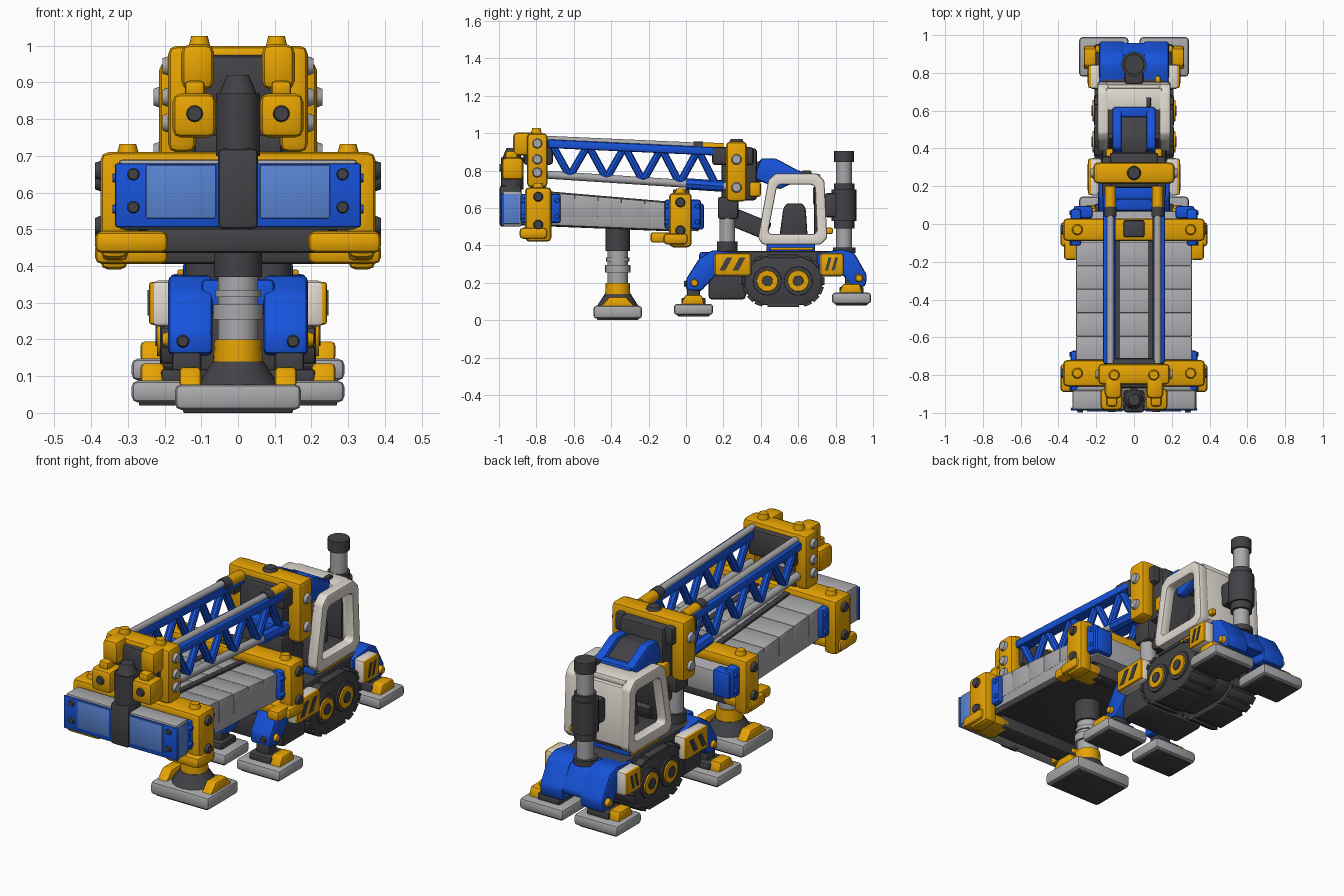
import bpy, bmesh, math
from mathutils import Vector

def mat(name, r, g, b):
    m = bpy.data.materials.new(name)
    m.diffuse_color = (r, g, b, 1)
    return m

YEL = mat("yellow", 0.84, 0.39, 0.001)
BLU = mat("blue", 0.008, 0.085, 0.70)
SKY = mat("light blue", 0.10, 0.23, 0.65)
DRK = mat("dark grey", 0.055, 0.055, 0.062)
GRY = mat("grey", 0.40, 0.40, 0.42)
WHT = mat("off white", 0.76, 0.71, 0.64)

def finish(name, bm, m, bev=0.0, both=False):
    """Bevel, make the object, and mirror it across x when asked."""
    bmesh.ops.recalc_face_normals(bm, faces=bm.faces)
    if bev:
        bmesh.ops.bevel(bm, geom=bm.edges[:], offset=bev, segments=2, profile=0.5,
                        affect='EDGES', clamp_overlap=True)
    for side in (("right_", "left_") if both else ("",)):
        if side == "left_":
            for v in bm.verts:
                v.co.x *= -1
            bmesh.ops.reverse_faces(bm, faces=bm.faces)
        me = bpy.data.meshes.new(side + name)
        bm.to_mesh(me)
        me.materials.append(m)
        bpy.context.collection.objects.link(bpy.data.objects.new(side + name, me))
    bm.free()

def prism(name, pts, x0, x1, m, bev=0.012, both=False, hole=None):
    """Extrude a (y, z) side profile from x0 to x1, with an optional matching hole."""
    bm = bmesh.new()
    n = len(pts)
    loops = [[bm.verts.new((x, y, z)) for y, z in p] for p in ([pts, hole] if hole else [pts]) for x in (x0, x1)]
    pairs = [(0, 1), (2, 3), (0, 2), (1, 3)] if hole else [(0, 1)]
    for a, b in pairs:
        for i in range(n):
            j = (i + 1) % n
            bm.faces.new((loops[a][i], loops[a][j], loops[b][j], loops[b][i]))
    if not hole:
        bm.faces.new(loops[0])
        bm.faces.new(loops[1])
    finish(name, bm, m, bev, both)

def box(name, x0, x1, y0, y1, z0, z1, m, bev=0.016, both=False):
    prism(name, [(y0, z0), (y1, z0), (y1, z1), (y0, z1)], x0, x1, m, bev, both)

def rod(name, p, q, r, m, r2=None, both=False, sides=20, bev=0.0):
    """Cylinder or cone from p to q."""
    p, q = Vector(p), Vector(q)
    bm = bmesh.new()
    bmesh.ops.create_cone(bm, cap_ends=True, segments=sides, radius1=r,
                          radius2=r if r2 is None else r2, depth=(q - p).length)
    rot = (q - p).to_track_quat('Z', 'Y').to_matrix()
    for v in bm.verts:
        v.co = rot @ v.co + (p + q) / 2
    finish(name, bm, m, bev, both)

def bolt(name, x, y, z, axis=(1, 0, 0), r=0.026, m=GRY, both=True, h=0.02):
    p = Vector((x, y, z))
    rod(name, p, p + Vector(axis) * h, r, m, r * 0.75, both)

# deck: tilted slab, dark underside, top panels
top = lambda y: 0.625 - 0.085 * (y + 0.05)
bot = lambda y: 0.48 - 0.04 * (y + 0.05)
prism("deck_core", [(-0.97, bot(-0.97)), (0.07, bot(0.07)), (0.07, top(0.07) - 0.01), (-0.97, top(-0.97) - 0.02)],
      -0.305, 0.305, GRY, 0.01)
prism("deck_underside", [(-0.9, bot(-0.9) - 0.006), (0.0, bot(0) - 0.006), (0.0, 0.5), (-0.9, 0.53)], -0.27, 0.27, DRK, 0.004)
for i in range(5):
    a, b = -0.72 + i * 0.125, -0.595 + i * 0.125
    for x in (-0.307, -0.1, 0.107):
        prism("deck_panel", [(a, 0.55), (b, 0.55), (b, top(b)), (a, top(a))], x, x + 0.2, GRY, 0.005)
prism("deck_dark_strip", [(-0.72, top(-0.72) - 0.02), (-0.09, top(-0.09) - 0.02), (-0.09, top(-0.09) + 0.006), (-0.72, top(-0.72) + 0.006)],
      0.075, 0.105, DRK, 0.0, True)

# front fascia: blue frame, light panels, dark column
box("front_grey_edge", -0.325, 0.325, -0.982, -0.88, 0.50, 0.69, GRY, 0.01)
box("front_side_panel", 0.322, 0.33, -0.975, -0.89, 0.515, 0.675, SKY, 0.003)
box("front_blue_frame", 0.03, 0.335, -0.988, -0.972, 0.505, 0.68, BLU, 0.007, True)
box("front_light_panel", 0.06, 0.25, -0.993, -0.985, 0.53, 0.675, SKY, 0.003, True)
box("front_column", -0.055, 0.055, -0.997, -0.88, 0.50, 0.72, DRK, 0.015)
rod("front_column_pin", (0, -0.93, 0.70), (0, -0.93, 0.87), 0.06, DRK, 0.06)
rod("front_column_dome", (0, -0.93, 0.86), (0, -0.93, 0.92), 0.055, DRK, 0.03)
for z in (0.56, 0.65):
    bolt("front_bolt", 0.285, -0.983, z, (0, -1, 0), 0.018, DRK, True, 0.015)

# yellow clamps gripping the deck
for n, y0, y1, zt, zb in (("front", -0.86, -0.72, 0.71, 0.42), ("rear", -0.09, 0.03, 0.68, 0.39)):
    yc = (y0 + y1) / 2
    box(n + "_clamp_top", -0.36, 0.36, y0, y1, zt - 0.06, zt, YEL, 0.018)
    box(n + "_clamp_side", 0.30, 0.375, y0, y1, zb, zt, YEL, 0.022, True)
    box(n + "_clamp_foot", 0.19, 0.39, y0 - 0.03, y1 - 0.02, zb + 0.015, zb + 0.075, YEL, 0.02, True)
    box(n + "_clamp_crossbeam", -0.25, 0.25, y0 + 0.02, y1 - 0.02, zb + 0.015, zb + 0.09, DRK)
    box(n + "_blue_plate", 0.28, 0.335, y0 - 0.025, y1 + 0.05, zt - 0.19, zt - 0.035, BLU, 0.014, True)
    bolt(n + "_top_knob", 0.30, yc, zt - 0.005, (0, 0, 1), 0.03, YEL, True, 0.028)
    for dz in (0.05, 0.2):
        bolt(n + "_clamp_bolt", 0.37, yc, zt - dz, r=0.028, m=DRK)
    for dy in (y0 - 0.012, y1 + 0.03):
        for dz in (0.07, 0.155):
            bolt(n + "_plate_bolt", 0.33, dy, zt - dz, r=0.014, h=0.012, m=BLU)
box("rear_clamp_small_foot", 0.30, 0.37, -0.19, -0.07, 0.415, 0.47, YEL, 0.015, True)
box("rear_deck_end", 0.22, 0.32, 0.03, 0.095, 0.485, 0.625, BLU, 0.012, True)
box("rear_clamp_saddle", -0.055, 0.055, -0.07, 0.02, 0.66, 0.70, DRK, 0.01)

# lattice boom: chords and zigzag braces
tz = lambda y: 0.945 - 0.045 * (y + 0.7)
bz = lambda y: 0.775 - 0.065 * (y + 0.7)
prism("top_chord", [(-0.74, tz(-0.74) - 0.026), (0.2, tz(0.2) - 0.026), (0.2, tz(0.2) + 0.018), (-0.74, tz(-0.74) + 0.02)],
      0.098, 0.165, BLU, 0.012, True)
rod("top_pipe", (0.125, -0.74, tz(-0.74) + 0.02), (0.125, 0.06, tz(0.06) + 0.02), 0.019, GRY, both=True, sides=12)
rod("pipe_end", (0.125, 0.08, tz(0.08) + 0.012), (0.125, 0.2, tz(0.2) + 0.012), 0.03, YEL, both=True, sides=12)
rod("pipe_collar", (0.125, 0.04, tz(0.04) + 0.012), (0.125, 0.09, tz(0.09) + 0.012), 0.033, DRK, both=True, sides=12)
rod("bottom_chord", (0.135, -0.74, bz(-0.74)), (0.135, 0.22, bz(0.22)), 0.021, GRY, both=True, sides=12)
rod("bottom_chord_sleeve", (0.135, 0.0, bz(0.0)), (0.135, 0.2, bz(0.2)), 0.03, BLU, both=True, sides=8)
for i in range(9):
    a, b = -0.72 + i * 0.098, -0.622 + i * 0.098
    za, zb = (tz(a), bz(b)) if i % 2 == 0 else (bz(a), tz(b))
    rod("boom_brace", (0.135, a, za), (0.135, b, zb), 0.02, BLU, both=True, sides=8)

# boom front head
box("boom_head_core", -0.14, 0.14, -0.87, -0.71, 0.83, 0.975, DRK, 0.02)
box("boom_head_base", -0.12, 0.12, -0.83, -0.75, 0.68, 0.76, DRK)
box("boom_head_top", -0.175, 0.175, -0.85, -0.74, 0.935, 1.0, YEL, 0.022)
box("boom_head_side", 0.115, 0.19, -0.85, -0.74, 0.71, 1.0, YEL, 0.022, True)
box("boom_head_upper_block", 0.065, 0.155, -0.925, -0.80, 0.88, 1.005, YEL, 0.025, True)
box("boom_head_lower_block", 0.06, 0.178, -0.985, -0.87, 0.75, 0.87, YEL, 0.022, True)
box("boom_head_block_cap", 0.09, 0.145, -0.965, -0.90, 0.86, 0.905, YEL, 0.012, True)
bolt("boom_head_button", 0.118, -0.978, 0.815, (0, -1, 0), 0.025, DRK, True, 0.018)
bolt("boom_head_knob", 0.105, -0.80, 0.995, (0, 0, 1), 0.03, YEL, True, 0.032)
for z in (0.79, 0.86, 0.945):
    bolt("boom_head_bolt", 0.185, -0.795, z, r=0.028)

# boom rear bracket
box("bracket_core", -0.13, 0.13, 0.19, 0.38, 0.64, 0.92, DRK, 0.02)
box("bracket_top", -0.2, 0.2, 0.215, 0.325, 0.88, 0.955, YEL, 0.02)
box("bracket_side", 0.135, 0.215, 0.215, 0.325, 0.635, 0.955, YEL, 0.022, True)
box("bracket_shoulder", 0.12, 0.17, 0.14, 0.36, 0.83, 0.925, DRK, 0.015, True)
bolt("bracket_knob", 0.0, 0.27, 0.95, (0, 0, 1), 0.04, DRK, False)
for z in (0.71, 0.86):
    bolt("bracket_bolt", 0.21, 0.27, z, r=0.03)
box("bracket_tab", 0.10, 0.15, 0.34, 0.40, 0.66, 0.74, YEL, 0.012, True)
rod("bracket_post", (0.09, 0.22, 0.38), (0.09, 0.22, 0.58), 0.042, GRY, both=True)
rod("bracket_post_foot", (0.09, 0.22, 0.34), (0.09, 0.22, 0.42), 0.055, DRK, both=True)
box("bracket_socket", -0.14, 0.14, 0.17, 0.28, 0.54, 0.66, DRK)
box("bracket_blue_tie", -0.12, 0.12, 0.13, 0.20, 0.70, 0.75, BLU, 0.012)
prism("dark_arm", [(0.2, 0.52), (0.42, 0.43), (0.46, 0.52), (0.24, 0.61)], -0.1, 0.1, DRK)

# blue hood between boom and cabin
prism("hood", [(0.36, 0.76), (0.50, 0.70), (0.63, 0.76), (0.61, 0.795), (0.48, 0.865), (0.40, 0.865)], 0.065, 0.115, BLU, 0.012, True)
prism("hood_window", [(0.36, 0.74), (0.58, 0.74), (0.58, 0.785), (0.46, 0.85), (0.38, 0.85)], -0.07, 0.07, DRK, 0.01)
box("hood_rear_bar", -0.11, 0.11, 0.565, 0.62, 0.76, 0.80, BLU, 0.012)

# cabin
outer = [(0.41, 0.405), (0.72, 0.405), (0.755, 0.44), (0.74, 0.745), (0.70, 0.785), (0.48, 0.785), (0.44, 0.75), (0.385, 0.44)]
inner = [(0.45, 0.46), (0.685, 0.46), (0.70, 0.475), (0.69, 0.71), (0.675, 0.725), (0.50, 0.725), (0.485, 0.71), (0.44, 0.475)]
prism("cabin_side_frame", outer, 0.135, 0.192, WHT, 0.014, True, hole=inner)
prism("cabin_back", [(0.70, 0.42), (0.755, 0.44), (0.738, 0.75), (0.69, 0.75)], -0.15, 0.15, WHT)
box("cabin_roof", -0.15, 0.15, 0.60, 0.72, 0.745, 0.783, WHT, 0.012)
box("cabin_floor", -0.15, 0.15, 0.41, 0.73, 0.41, 0.455, DRK, 0.01)
prism("cabin_front", [(0.39, 0.45), (0.42, 0.45), (0.48, 0.75), (0.45, 0.75)], -0.14, 0.14, DRK, 0.006)
box("cabin_inner_wall", -0.13, 0.13, 0.685, 0.70, 0.46, 0.73, DRK, 0.004)
box("cabin_wall_plate", -0.11, -0.02, 0.68, 0.688, 0.62, 0.71, YEL, 0.002)
prism("seat", [(0.50, 0.45), (0.65, 0.45), (0.64, 0.60), (0.62, 0.625), (0.54, 0.625), (0.52, 0.60)], -0.08, 0.08, DRK)
box("roof_pipe", 0.065, 0.09, 0.62, 0.67, 0.78, 0.80, DRK, 0.005)
box("turntable_blue", -0.15, 0.15, 0.43, 0.69, 0.36, 0.41, BLU, 0.01)
box("turntable_yellow", -0.165, 0.165, 0.45, 0.68, 0.375, 0.39, YEL, 0.004)
box("cabin_rear_latch", 0.11, 0.14, 0.745, 0.785, 0.46, 0.495, YEL, 0.01)

# tracks with flat tread plates and wheels
def stadium(r):
    return [((0.60 if math.cos(t) > 0 else 0.44) + r * math.cos(t), 0.21 + r * math.sin(t))
            for t in [math.pi * (k + 0.5) / 8 for k in range(16)]]
prism("track", stadium(0.132), 0.05, 0.205, DRK, 0.008, True)
prism("track_middle", stadium(0.11), -0.06, 0.06, DRK, 0.01)
a_loop, b_loop = stadium(0.125), stadium(0.143)
for i in range(16):
    j = (i + 1) % 16
    mix = lambda p, q, t: (p[0] + (q[0] - p[0]) * t, p[1] + (q[1] - p[1]) * t)
    prism("tread_plate", [mix(a_loop[i], a_loop[j], 0.1), mix(a_loop[i], a_loop[j], 0.9),
                          mix(b_loop[i], b_loop[j], 0.9), mix(b_loop[i], b_loop[j], 0.1)], 0.045, 0.21, DRK, 0.004, True)
for y in (0.435, 0.60):
    rod("wheel_rim", (0.19, y, 0.21), (0.213, y, 0.21), 0.08, DRK, 0.075, True, 24)
    rod("wheel", (0.20, y, 0.21), (0.22, y, 0.21), 0.06, YEL, 0.055, True, 24)
    rod("wheel_hub", (0.21, y, 0.21), (0.225, y, 0.21), 0.03, DRK, 0.027, True)
box("front_chassis", -0.18, 0.18, 0.12, 0.32, 0.11, 0.29, DRK, 0.02)
box("chassis_deck", -0.17, 0.17, 0.17, 0.78, 0.27, 0.37, DRK)
box("front_leg_bridge", -0.10, 0.10, 0.07, 0.21, 0.27, 0.365, BLU)

# outriggers
prism("front_leg", [(0.0, 0.16), (0.08, 0.155), (0.16, 0.24), (0.30, 0.26), (0.30, 0.36), (0.14, 0.375), (0.07, 0.33), (0.0, 0.22)],
      0.07, 0.19, BLU, 0.014, True)
prism("rear_leg", [(0.70, 0.27), (0.84, 0.24), (0.89, 0.18), (0.96, 0.18), (0.968, 0.24), (0.90, 0.36), (0.84, 0.38), (0.70, 0.36)],
      0.05, 0.185, BLU, 0.014, True)
prism("rear_leg_bridge", [(0.72, 0.26), (0.955, 0.22), (0.96, 0.25), (0.895, 0.355), (0.84, 0.372), (0.72, 0.355)], -0.08, 0.08, BLU, 0.01)
for n, y0, y1, z, p0 in (("front", 0.15, 0.35, 0.02, -0.065), ("rear", 0.715, 0.845, 0.08, 0.78)):
    box(n + "_light_housing", 0.17, 0.235, y0, y1, 0.235, 0.36, WHT, 0.016, True)
    box(n + "_hazard_plate", 0.22, 0.243, y0 + 0.004, y1 - 0.004, 0.24, 0.357, YEL, 0.01, True)
    w = (y1 - y0 - 0.06) / 2
    for k in range(2):
        s = y0 + 0.028 + k * w
        prism(n + "_hazard_stripe", [(s, 0.265), (s + w * 0.45, 0.265), (s + w, 0.335), (s + w * 0.55, 0.335)], 0.24, 0.246, DRK, 0, True)
    yc = p0 + 0.105
    box(n + "_pad", 0.03, 0.29, p0, p0 + 0.21, z + 0.008, z + 0.068, GRY, 0.018, True)
    box(n + "_pad_sole", 0.05, 0.27, p0 + 0.02, p0 + 0.19, z, z + 0.02, DRK, 0.004, True)
    box(n + "_pad_mount", 0.08, 0.21, yc - 0.065, yc + 0.065, z + 0.06, z + 0.10, DRK, 0.01, True)
    prism(n + "_pad_bracket", [(yc - 0.07, z + 0.06), (yc + 0.06, z + 0.06), (yc + 0.045, z + 0.115), (yc - 0.045, z + 0.115)],
          0.20, 0.265, YEL, 0.012, True)
    box(n + "_pad_ankle", 0.10, 0.18, yc - 0.035, yc + 0.035, z + 0.08, z + 0.16, DRK, 0.012, True)
    bolt(n + "_ankle_bolt", 0.185, 0.045 if n == "front" else 0.925, 0.20 if n == "front" else 0.225, r=0.022, m=YEL)
bolt("front_leg_bolt", 0.15, 0.002, 0.195, (0, -1, 0), 0.018, DRK, True, 0.012)

# rear stabilizer column
for n, a, b, r, m in (("lower_rod", 0.33, 0.51, 0.042, GRY), ("base", 0.36, 0.39, 0.06, DRK), ("barrel", 0.53, 0.70, 0.066, DRK),
                      ("barrel_ends", 0.49, 0.73, 0.055, DRK), ("upper_rod", 0.72, 0.85, 0.042, GRY), ("cap", 0.845, 0.905, 0.053, DRK)):
    rod("rear_column_" + n, (0, 0.845, a), (0, 0.845, b), r, m)
box("rear_column_bracket", -0.05, 0.05, 0.74, 0.82, 0.55, 0.68, DRK)

# central front support leg
for n, a, b, r, r2, m in (("sleeve", 0.37, 0.50, 0.066, 0.066, DRK), ("rod", 0.18, 0.38, 0.055, 0.055, GRY),
                          ("ring", 0.255, 0.295, 0.068, 0.068, GRY), ("collar", 0.13, 0.20, 0.068, 0.064, YEL),
                          ("cone", 0.07, 0.14, 0.115, 0.07, DRK), ("upper_ring", 0.315, 0.335, 0.062, 0.062, GRY)):
    rod("support_" + n, (0, -0.365, a), (0, -0.365, b), r, m, r2)
prism("support_fin", [(-0.46, 0.07), (-0.27, 0.07), (-0.32, 0.125), (-0.41, 0.125)], 0.10, 0.16, YEL, 0.012, True)
box("support_pad", -0.172, 0.172, -0.495, -0.235, 0.008, 0.078, GRY, 0.018)
box("support_pad_sole", -0.15, 0.15, -0.475, -0.255, 0.0, 0.02, DRK, 0.004)

# smooth shading with sharp edges kept
bpy.ops.object.select_all(action='SELECT')
bpy.context.view_layer.objects.active = bpy.context.scene.objects[0]
bpy.ops.object.shade_smooth_by_angle(angle=math.radians(35))
